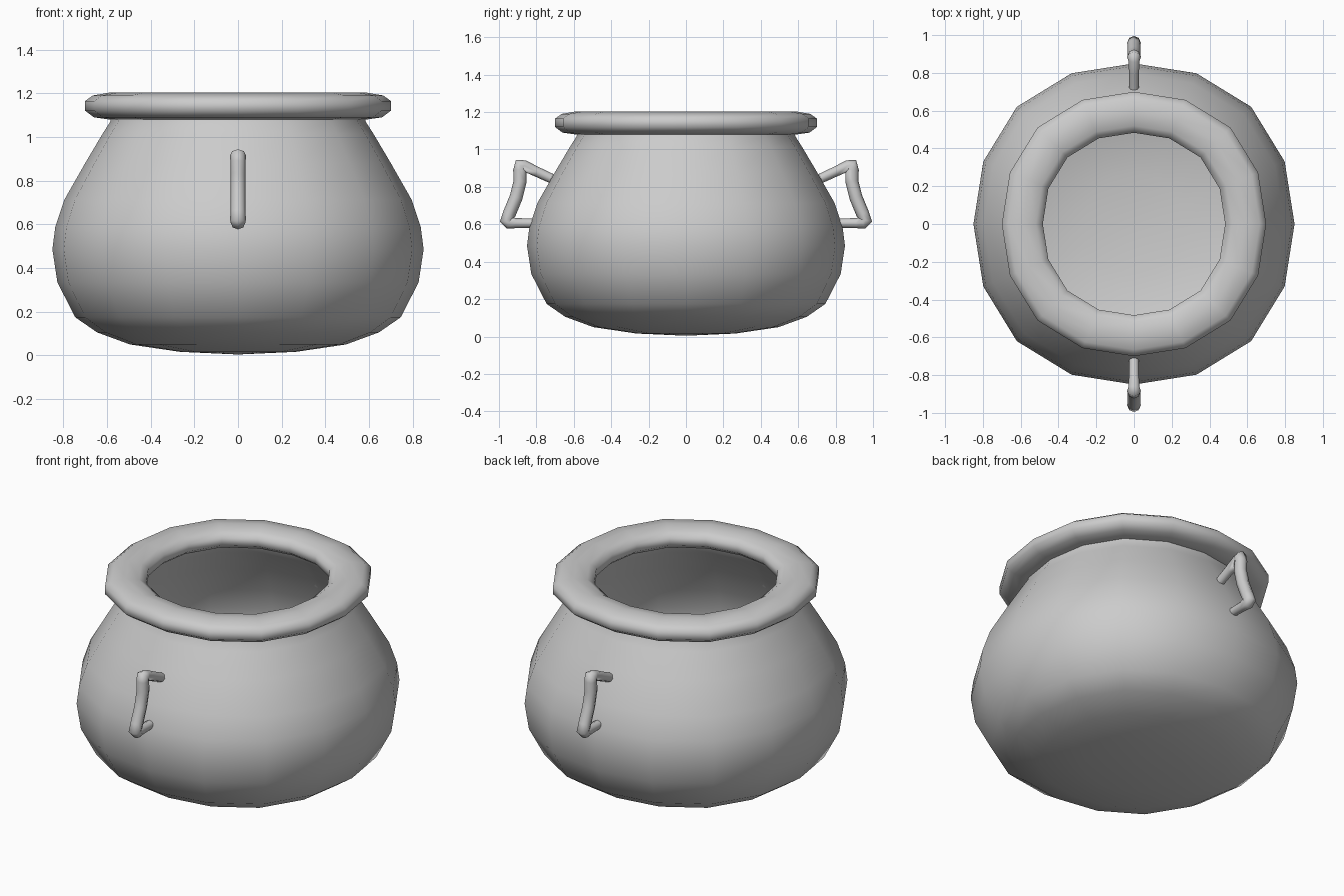
import bpy, bmesh, math

if "Cube" in bpy.data.objects:
    bpy.data.objects.remove(bpy.data.objects["Cube"])

SIDES = 16


def lathe(name, profile, closed=False):
    """Spin an (r, z) profile; rings bulge slightly on the diagonals."""
    bm = bmesh.new()
    rings = []
    for r, z in profile:
        if r == 0:
            rings.append([bm.verts.new((0, 0, z))] * SIDES)
            continue
        ring = []
        for i in range(SIDES):
            a = 2 * math.pi * i / SIDES
            k = r * (1 + 0.016 * (1 - math.cos(4 * a)))
            ring.append(bm.verts.new((k * math.cos(a), k * math.sin(a), z)))
        rings.append(ring)
    pairs = list(zip(rings, rings[1:]))
    if closed:
        pairs.append((rings[-1], rings[0]))
    for lo, hi in pairs:
        for i in range(SIDES):
            j = (i + 1) % SIDES
            quad = list(dict.fromkeys((lo[i], lo[j], hi[j], hi[i])))
            bm.faces.new(quad).smooth = True
    me = bpy.data.meshes.new(name)
    bm.to_mesh(me)
    bm.free()
    ob = bpy.data.objects.new(name, me)
    bpy.context.collection.objects.link(ob)
    return ob


def handle(name, side):
    """Bent round bar in the y-z plane: (y, z, radius)."""
    path = [(0.72, 0.845, 0.026), (0.80, 0.882, 0.027), (0.865, 0.913, 0.03),
            (0.886, 0.915, 0.037), (0.889, 0.89, 0.035), (0.887, 0.83, 0.035),
            (0.908, 0.745, 0.035), (0.945, 0.655, 0.035), (0.96, 0.622, 0.036),
            (0.945, 0.608, 0.034), (0.91, 0.606, 0.027), (0.82, 0.606, 0.025)]
    cu = bpy.data.curves.new(name, 'CURVE')
    cu.dimensions = '3D'
    cu.bevel_depth = 1.0
    cu.bevel_resolution = 2
    cu.use_fill_caps = True
    sp = cu.splines.new('POLY')
    sp.points.add(len(path) - 1)
    for p, (y, z, r) in zip(sp.points, path):
        p.co = (0, side * y, z, 1)
        p.radius = r
    ob = bpy.data.objects.new(name, cu)
    bpy.context.collection.objects.link(ob)
    bpy.ops.object.select_all(action='DESELECT')
    ob.select_set(True)
    bpy.context.view_layer.objects.active = ob
    bpy.ops.object.convert(target='MESH')
    bpy.ops.object.shade_smooth()


# Round-bellied bowl, open at the top
lathe("pot_body", [(0, 0.004), (0.265, 0.016), (0.495, 0.05), (0.645, 0.105),
                   (0.745, 0.174), (0.827, 0.334), (0.85, 0.485),
                   (0.837, 0.587), (0.795, 0.713), (0.70, 0.88),
                   (0.62, 1.015), (0.585, 1.07), (0.58, 1.10)])

# Thick rounded rim
lathe("rim", [(0.59, 1.08), (0.66, 1.09), (0.70, 1.12), (0.70, 1.165),
              (0.665, 1.19), (0.59, 1.203), (0.52, 1.19), (0.483, 1.165),
              (0.483, 1.12), (0.52, 1.09)], closed=True)

# Handles front and back
handle("front_handle", -1)
handle("back_handle", 1)
